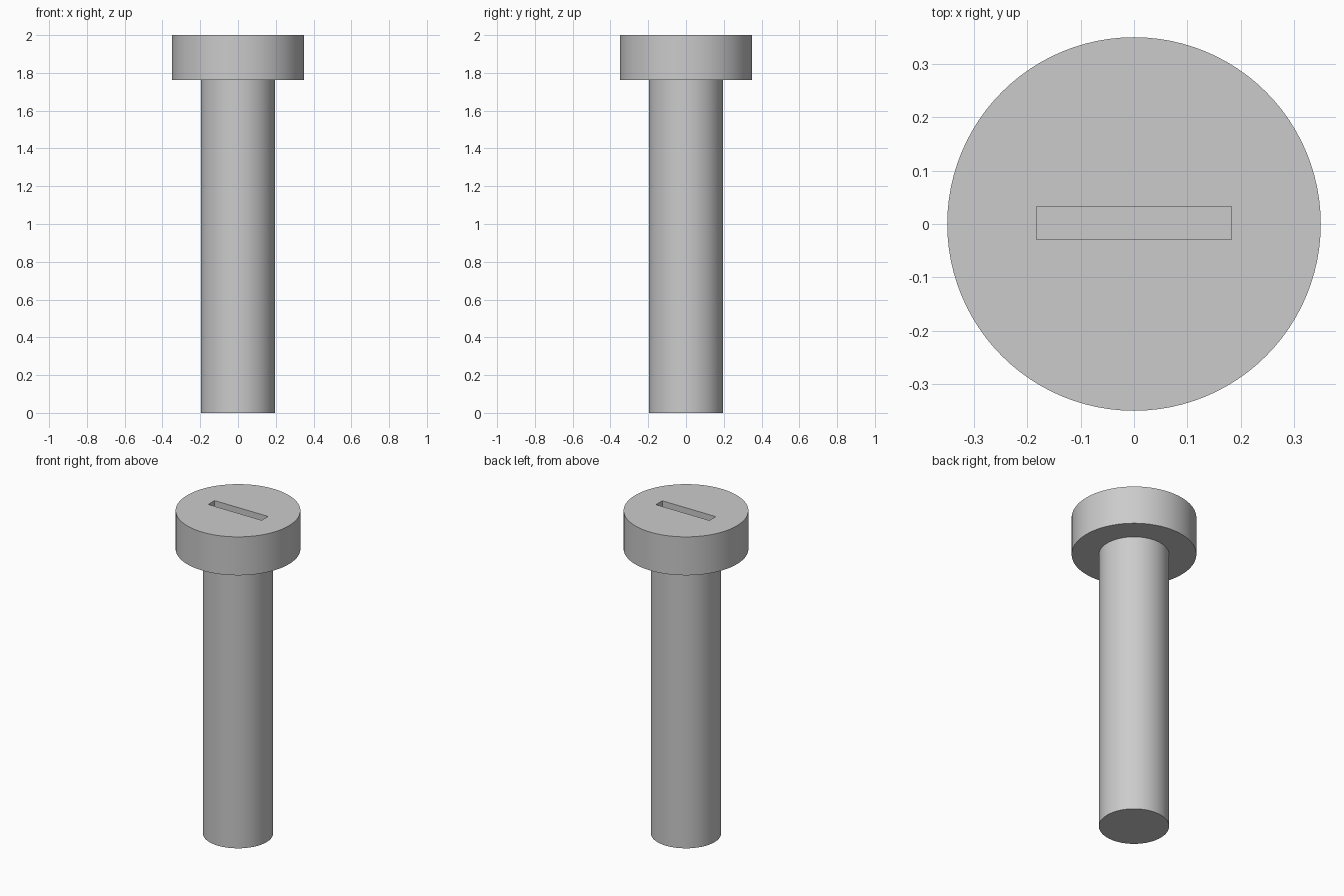
import bpy
import math

cube = bpy.data.objects.get("Cube")
if cube:
    bpy.data.objects.remove(cube, do_unlink=True)

HEAD_BOTTOM, TOP = 1.762, 2.0
SLOT_DEPTH = 0.1

steel = bpy.data.materials.new("grey steel")
steel.use_nodes = True
colour = (0.6, 0.6, 0.6, 1)
steel.diffuse_color = colour
steel.node_tree.nodes["Principled BSDF"].inputs["Base Color"].default_value = colour


def cylinder(name, radius, bottom, top):
    bpy.ops.mesh.primitive_cylinder_add(
        vertices=96, radius=radius, depth=top - bottom,
        location=(0, 0, (top + bottom) / 2))
    obj = bpy.context.object
    obj.name = name
    obj.data.materials.append(steel)
    return obj


# Shaft and flat round head
shaft = cylinder("shaft", 0.197, 0, HEAD_BOTTOM)
head = cylinder("head", 0.35, HEAD_BOTTOM, TOP)

# Screwdriver slot cut into the head
bpy.ops.mesh.primitive_cube_add(size=1, location=(0, 0.0015, TOP))
cutter = bpy.context.object
cutter.name = "slot_cutter"
cutter.scale = (0.366, 0.062, SLOT_DEPTH * 2)
cutter.data.materials.append(steel)
cutter.hide_render = True
cutter.hide_set(True)
cut = head.modifiers.new("slot", "BOOLEAN")
cut.operation = "DIFFERENCE"
cut.solver = "EXACT"
cut.object = cutter

# Smooth sides with crisp rims
for part in (shaft, head):
    bpy.ops.object.select_all(action="DESELECT")
    part.select_set(True)
    bpy.context.view_layer.objects.active = part
    if part is head:
        bpy.ops.object.modifier_apply(modifier=cut.name)
    bpy.ops.object.shade_smooth_by_angle(angle=math.radians(30))
bpy.data.objects.remove(cutter, do_unlink=True)
